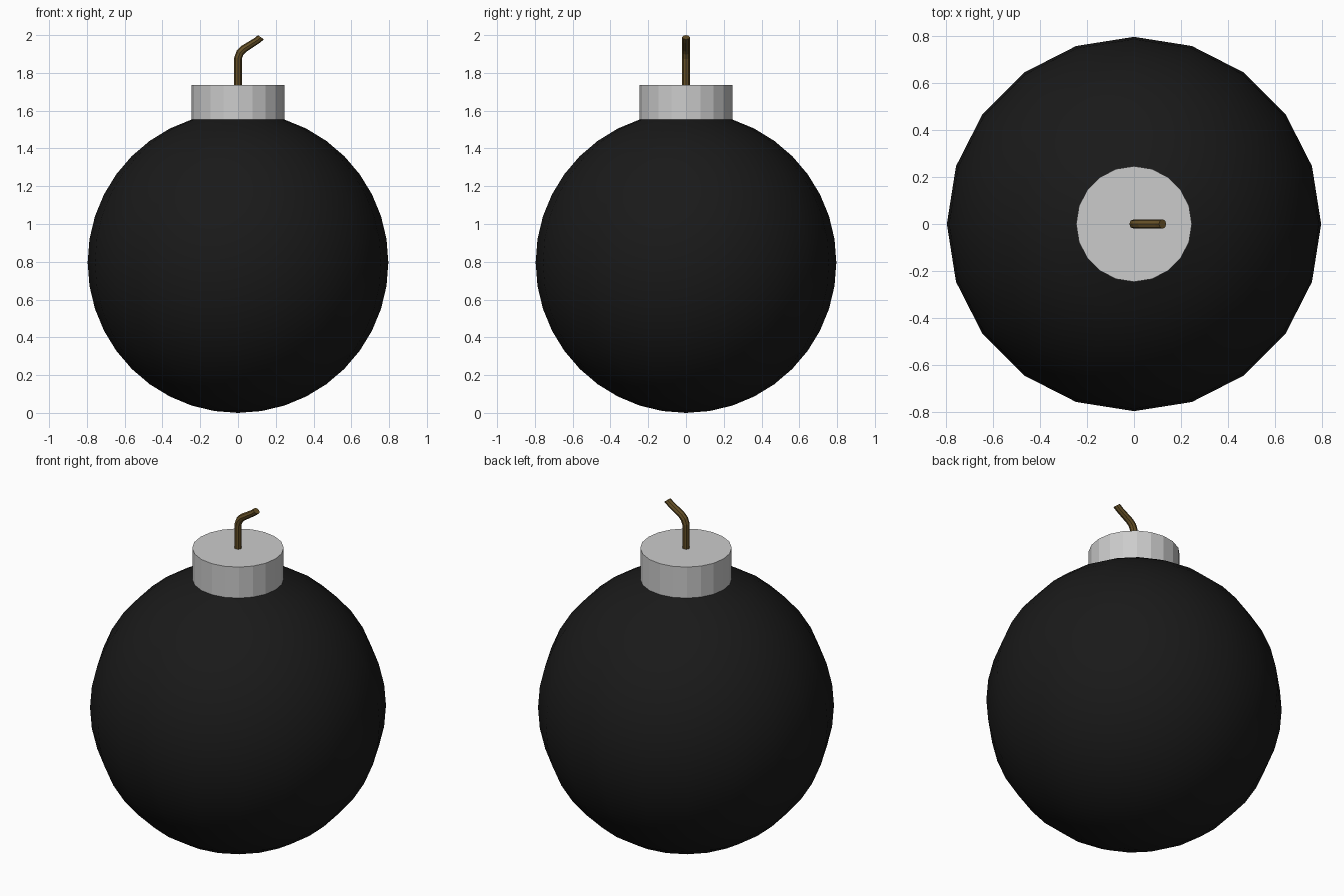
import bpy, bmesh
from math import sin, cos, pi
from mathutils import Vector

if "Cube" in bpy.data.objects:
    bpy.data.objects.remove(bpy.data.objects["Cube"])

SIDES, R = 20, 0.796


def material(name, rgb):
    m = bpy.data.materials.new(name)
    m.diffuse_color = (*rgb, 1)
    m.use_nodes = True
    m.node_tree.nodes["Principled BSDF"].inputs["Base Color"].default_value = m.diffuse_color
    return m


def loft(name, rings, mat=None, smooth=False, caps=True):
    """Skin a list of rings (a one-point ring is a pole)."""
    bm = bmesh.new()
    loops = [[bm.verts.new(p) for p in ring] for ring in rings]
    for a, b in zip(loops, loops[1:]):
        n = len(b)
        for i in range(n):
            j = (i + 1) % n
            bm.faces.new((a[0], b[j], b[i]) if len(a) == 1 else (a[i], a[j], b[j], b[i]))
    if caps:
        bm.faces.new(loops[0])
        bm.faces.new(loops[-1])
    bmesh.ops.recalc_face_normals(bm, faces=bm.faces)
    for f in bm.faces:
        f.smooth = smooth
    me = bpy.data.meshes.new(name)
    bm.to_mesh(me)
    bm.free()
    ob = bpy.data.objects.new(name, me)
    bpy.context.collection.objects.link(ob)
    if mat:
        me.materials.append(mat)
    return ob


def circle(r, z):
    return [(r * cos(2 * pi * i / SIDES), r * sin(2 * pi * i / SIDES), z) for i in range(SIDES)]


# Round body, cut off two rings below the pole where the collar starts
body_rings = [[(0, 0, 0)]]
for k in range(1, 19):
    t = pi * k / 20
    body_rings.append(circle(R * sin(t), R - R * cos(t)))
body = loft("body", body_rings, material("black", (0.01, 0.01, 0.01)), smooth=True, caps=False)
bm = bmesh.new()
bm.from_mesh(body.data)
bmesh.ops.recalc_face_normals(bm, faces=bm.faces)
if sum(f.normal.dot(f.calc_center_median() - Vector((0, 0, R))) for f in bm.faces) < 0:
    bmesh.ops.reverse_faces(bm, faces=bm.faces)
bm.to_mesh(body.data)
bm.free()

# Collar
collar_r = R * sin(pi / 10)
loft("collar", [circle(collar_r, R + R * cos(pi / 10)), circle(collar_r, 1.737)])

# Bent fuse: each section given by its left and right points in the xz plane
sections = [((-0.02, 1.73), (0.02, 1.73)),
            ((-0.02, 1.882), (0.02, 1.874)),
            ((-0.007, 1.917), (0.029, 1.897)),
            ((0.017, 1.942), (0.044, 1.912)),
            ((0.09, 1.986), (0.112, 1.957)),
            ((0.106, 2.0), (0.137, 1.977))]
fuse_rings = []
for a, b in sections:
    a, b = Vector((a[0], 0, a[1])), Vector((b[0], 0, b[1]))
    mid, half = (a + b) / 2, (b - a) / 2
    fuse_rings.append([mid + half * cos(pi * i / 4) + Vector((0, 0.02 * sin(pi * i / 4), 0))
                       for i in range(8)])
loft("fuse", fuse_rings, material("brown", (0.13, 0.08, 0.02)))
